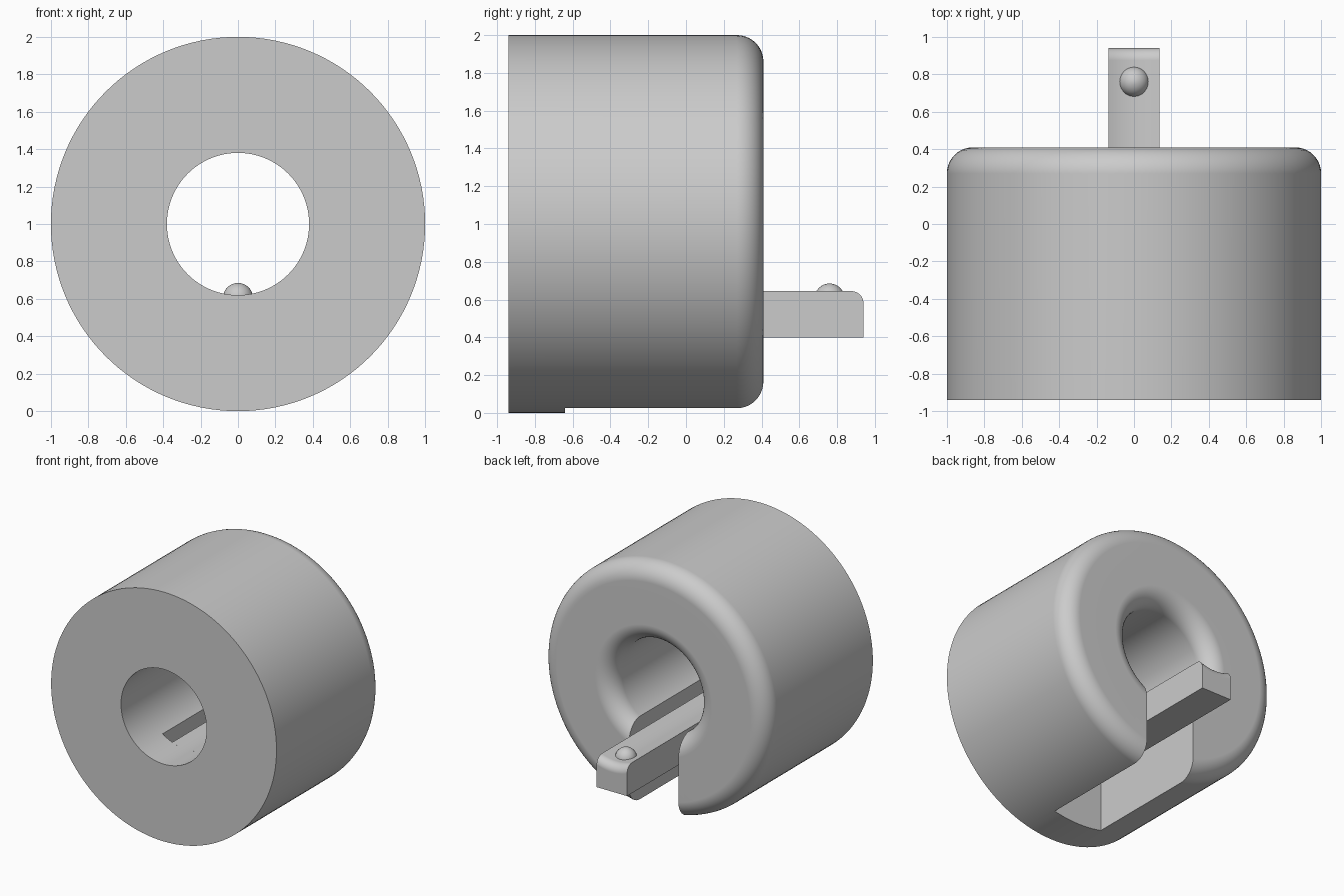
import bpy, bmesh, math
from mathutils import Vector

cube = bpy.data.objects.get("Cube")
if cube:
    bpy.data.objects.remove(cube, do_unlink=True)

OUTER, BORE, FILLET = 1.0, 0.38, 0.14
FRONT, BACK, TIP = -0.94, 0.41, 0.94
SLOT_START, SLOT_HALF, ARM_HALF = -0.64, 0.22, 0.135

grey = bpy.data.materials.new("plain grey")
grey.use_nodes = True
colour = (0.6, 0.6, 0.6, 1)
grey.diffuse_color = colour
grey.node_tree.nodes["Principled BSDF"].inputs["Base Color"].default_value = colour


def make_object(name, bm):
    bmesh.ops.recalc_face_normals(bm, faces=bm.faces)
    mesh = bpy.data.meshes.new(name)
    bm.to_mesh(mesh)
    bm.free()
    mesh.materials.append(grey)
    obj = bpy.data.objects.new(name, mesh)
    bpy.context.collection.objects.link(obj)
    return obj


def smooth(obj):
    bpy.ops.object.select_all(action="DESELECT")
    obj.select_set(True)
    bpy.context.view_layer.objects.active = obj
    bpy.ops.object.shade_smooth_by_angle(angle=math.radians(30))
    mod = obj.modifiers.new("clean shading", "WEIGHTED_NORMAL")
    mod.keep_sharp = True


def skin(bm, rings, wrap):
    """Join successive closed rings of points with quads."""
    rows = [[bm.verts.new(p) for p in ring] for ring in rings]
    pairs = list(zip(rows, rows[1:])) + ([(rows[-1], rows[0])] if wrap else [])
    for a, b in pairs:
        for i in range(len(a)):
            j = (i + 1) % len(a)
            bm.faces.new((a[i], a[j], b[j], b[i]))
    if not wrap:
        bm.faces.new(rows[0])
        bm.faces.new(rows[-1])


# Thick ring: revolved section with rounded inner and outer back edges
steps = [math.pi / 2 * i / 10 for i in range(11)]
profile = [(BORE, FRONT), (OUTER, FRONT)]
profile += [(OUTER - FILLET + FILLET * math.cos(t),
             BACK - FILLET + FILLET * math.sin(t)) for t in steps]
profile += [(BORE + FILLET - FILLET * math.cos(t),
             BACK - FILLET + FILLET * math.sin(t)) for t in reversed(steps)]
SEGMENTS = 128
bm = bmesh.new()
rings = []
for s in range(SEGMENTS):
    a = math.tau * s / SEGMENTS
    rings.append([(r * math.sin(a), y, 1 - r * math.cos(a)) for r, y in profile])
skin(bm, rings, True)
ring = make_object("slotted_ring", bm)

# Slot cut through the lower wall, open at the back
bm = bmesh.new()
bmesh.ops.create_cube(bm, size=1)
bmesh.ops.scale(bm, verts=bm.verts, vec=(2 * SLOT_HALF, 2, 1))
bmesh.ops.translate(bm, verts=bm.verts, vec=(0, SLOT_START + 1, 0.4))
cutter = make_object("slot_cutter", bm)
cutter.hide_render = True
mod = ring.modifiers.new("slot", "BOOLEAN")
mod.operation = "DIFFERENCE"
mod.solver = "EXACT"
mod.object = cutter
bpy.context.view_layer.update()
graph = bpy.context.evaluated_depsgraph_get()
cut_mesh = bpy.data.meshes.new_from_object(ring.evaluated_get(graph))
ring.modifiers.clear()
ring.data = cut_mesh
bpy.data.objects.remove(cutter, do_unlink=True)
smooth(ring)

# Spring arm: hollow top follows the bore, tip edge is rounded
ROUND = 0.065
stations = [(SLOT_START - 0.001, 0)]
stations += [(TIP - ROUND + ROUND * math.sin(t), ROUND * (1 - math.cos(t))) for t in steps]
xs = [ARM_HALF * (i / 6 - 1) for i in range(13)]
bm = bmesh.new()
rings = []
for y, drop in stations:
    top = [(x, y, 1 - math.sqrt(BORE ** 2 - x * x) - drop) for x in xs]
    rings.append([(ARM_HALF, y, 0.4), (-ARM_HALF, y, 0.4)] + top)
skin(bm, rings, False)
arm = make_object("spring_arm", bm)
smooth(arm)

# Small locating bump on the arm
bm = bmesh.new()
bmesh.ops.create_uvsphere(bm, u_segments=32, v_segments=16, radius=0.08)
bmesh.ops.translate(bm, verts=bm.verts, vec=Vector((0, 0.76, 0.605)))
bump = make_object("arm_bump", bm)
smooth(bump)
